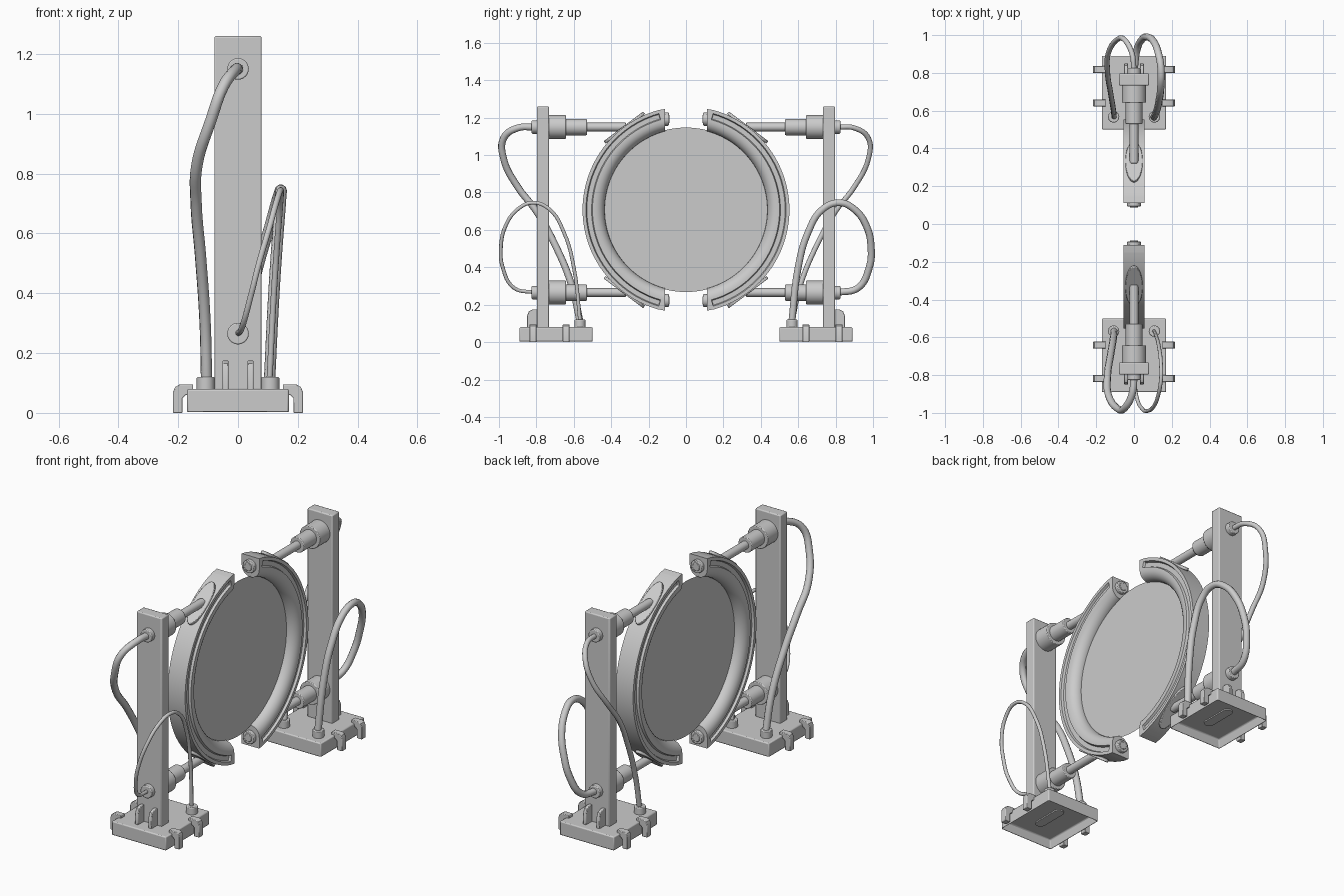
import bpy, bmesh, math
from mathutils import Matrix, Vector

cube = bpy.data.objects.get("Cube")
if cube:
    bpy.data.objects.remove(cube, do_unlink=True)

grey = bpy.data.materials.new("light_grey")
grey.use_nodes = True
COLOUR = (0.6, 0.6, 0.6, 1)
grey.diffuse_color = COLOUR
grey.node_tree.nodes["Principled BSDF"].inputs["Base Color"].default_value = COLOUR

MID = 0.7075      # height of the ring centre
OUTER = 0.553     # outer ring radius
ARM = 0.4425      # height of the arms above and below the centre


def finish(name, bm, bevel=0):
    """Turn a bmesh into a shaded object."""
    bmesh.ops.recalc_face_normals(bm, faces=bm.faces)
    mesh = bpy.data.meshes.new(name)
    bm.to_mesh(mesh)
    bm.free()
    mesh.materials.append(grey)
    obj = bpy.data.objects.new(name, mesh)
    bpy.context.collection.objects.link(obj)
    if bevel:
        mod = obj.modifiers.new("bevel", "BEVEL")
        mod.width, mod.segments = bevel, 2
        mod.limit_method = "ANGLE"
        mod.angle_limit = math.radians(50)
    bpy.ops.object.select_all(action="DESELECT")
    obj.select_set(True)
    bpy.context.view_layer.objects.active = obj
    bpy.ops.object.shade_smooth_by_angle(angle=math.radians(35))
    return obj


def box(name, x, y, z, bevel=0.006):
    bm = bmesh.new()
    size = [abs(b - a) for a, b in (x, y, z)]
    centre = [(a + b) / 2 for a, b in (x, y, z)]
    bmesh.ops.create_cube(bm, size=1, matrix=Matrix.Translation(centre) @ Matrix.Diagonal((*size, 1)))
    return finish(name, bm, bevel)


def rod(name, start, end, radius, bevel=0.004, sides=32):
    a, b = Vector(start), Vector(end)
    turn = (b - a).to_track_quat("Z", "Y").to_matrix().to_4x4()
    bm = bmesh.new()
    bmesh.ops.create_cone(bm, cap_ends=True, segments=sides, radius1=radius, radius2=radius,
                          depth=(b - a).length, matrix=Matrix.Translation((a + b) / 2) @ turn)
    return finish(name, bm, bevel)


def prism(name, points, offset, bevel=0.003):
    """Extrude a closed outline along an offset."""
    bm = bmesh.new()
    face = bm.faces.new([bm.verts.new(p) for p in points])
    made = bmesh.ops.extrude_face_region(bm, geom=[face])["geom"]
    bmesh.ops.translate(bm, vec=offset, verts=[v for v in made if isinstance(v, bmesh.types.BMVert)])
    return finish(name, bm, bevel)


def cable(name, points, radius):
    curve = bpy.data.curves.new(name, "CURVE")
    curve.dimensions = "3D"
    curve.bevel_depth, curve.bevel_resolution, curve.resolution_u = radius, 3, 6
    curve.use_fill_caps = True
    spline = curve.splines.new("BEZIER")
    spline.bezier_points.add(len(points) - 1)
    for bp, p in zip(spline.bezier_points, points):
        bp.co = p
        bp.handle_left_type = bp.handle_right_type = "AUTO"
    curve.materials.append(grey)
    obj = bpy.data.objects.new(name, curve)
    bpy.context.collection.objects.link(obj)
    bpy.ops.object.select_all(action="DESELECT")
    obj.select_set(True)
    bpy.context.view_layer.objects.active = obj
    bpy.ops.object.convert(target="MESH")
    bpy.ops.object.shade_smooth_by_angle(angle=math.radians(50))


def ring_section(depth):
    """Round inner edge, flat sides with a groove, flat outer edge."""
    half = 0.055
    side = [(0.5, half), (0.505, half - depth), (0.53, half - depth), (0.535, half), (OUTER, half)]
    inner = [(0.49 - half * math.cos(t * math.pi / 12), half * math.sin(t * math.pi / 12))
             for t in range(-6, 7)]
    return inner + side + [(r, -x) for r, x in reversed(side)]


def half_ring(name, s):
    bm = bmesh.new()
    groove = 74
    steps = [(-86, 0), (-groove - 0.3, 0)]
    steps += [(-groove + 2 * groove * i / 44, 0.013) for i in range(45)]
    steps += [(groove + 0.3, 0), (86, 0)]
    loops = []
    for degrees, depth in steps:
        c, n = math.cos(math.radians(degrees)), math.sin(math.radians(degrees))
        loops.append([bm.verts.new((x, s * r * c, MID + r * n)) for r, x in ring_section(depth)])
    for a, b in zip(loops, loops[1:]):
        for i in range(len(a)):
            j = (i + 1) % len(a)
            bm.faces.new((a[i], a[j], b[j], b[i]))
    # Trim both ends square
    bmesh.ops.bisect_plane(bm, geom=bm.verts[:] + bm.edges[:] + bm.faces[:],
                           plane_co=(0, s * 0.112, 0), plane_no=(0, -s, 0), clear_outer=True)
    bmesh.ops.holes_fill(bm, edges=[e for e in bm.edges if e.is_boundary], sides=0)
    return finish(name, bm)


def base(name, s):
    # Hollow tray, open underneath
    bm = bmesh.new()
    bmesh.ops.create_cube(bm, size=1, matrix=Matrix.Translation((0, s * 0.695, 0.04))
                          @ Matrix.Diagonal((0.34, 0.39, 0.08, 1)))
    bm.normal_update()
    bottom = min(bm.faces, key=lambda f: f.calc_center_median().z)
    bmesh.ops.inset_region(bm, faces=[bottom], thickness=0.02)
    bmesh.ops.translate(bm, vec=(0, 0, 0.05), verts=bottom.verts[:])
    finish(name, bm, 0.006)


# Cable routes, with y pointing outwards
UPPER = [(0, .81, 1.15), (-.01, .9, 1.145), (-.05, .975, 1.09), (-.09, .975, .98), (-.137, .9, .83),
         (-.14, .8, .70), (-.125, .7, .52), (-.11, .61, .3), (-.105, .565, .1)]
LOWER = [(0, .81, .265), (.015, .92, .29), (.045, .98, .4), (.07, .99, .5), (.105, .965, .62),
         (.13, .9, .71), (.143, .82, .745), (.142, .73, .71), (.132, .65, .58), (.12, .6, .4),
         (.105, .565, .1)]
HOOK = [(.15, .095), (.195, .095), (.21, .087), (.217, .07), (.217, 0), (.185, 0), (.185, .05),
        (.175, .06), (.15, .06)]

for end, s, upper_r, lower_r in (("front", -1, .019, .01), ("back", 1, .014, .019)):
    half_ring(end + "_half_ring", s)
    base(end + "_base", s)
    box(end + "_post", (-.079, .079), (s * .797, s * .733), (.075, 1.26))

    # Base fittings: ribs, clamp hooks, underside slot
    for side in (-1, 1):
        rib = [(.79, .075), (.85, .075), (.85, .14), (.84, .165), (.82, .175), (.79, .175)]
        prism(end + "_rib", [(side * .042 - .01, s * y, z) for y, z in rib], (.02, 0, 0))
        for y in (.80, .623):
            prism(end + "_hook", [(side * x, s * y, z) for x, z in HOOK], (0, s * .036, 0))
        rod(end + "_cable_socket", (side * .108, s * .567, .075), (side * .108, s * .567, .12), .03)
    arc = [math.pi * i / 8 for i in range(9)]
    slot = [(.028 * math.cos(a), s * (.77 + .028 * math.sin(a)), .043) for a in arc]
    slot += [(-.028 * math.cos(a), s * (.62 - .028 * math.sin(a)), .043) for a in arc]
    prism(end + "_underside_slot", slot, (0, 0, .01), 0)

    # Arms and ring fittings, top and bottom
    for k in (-1, 1):
        z = MID + k * ARM
        for part, y0, y1, r in (("plug", .825, .79, .036), ("collar", .74, .642, .064),
                                ("sleeve", .65, .53, .044), ("arm", .54, .32, .023)):
            rod(end + "_" + part, (0, s * y0, z), (0, s * y1, z), r)
        # Oval pad lying on the outside of the ring
        angle = math.asin(ARM / OUTER)
        out = Vector((0, s * math.cos(angle), k * math.sin(angle)))
        along = Vector((0, -s * math.sin(angle), k * math.cos(angle)))
        centre = Vector((0, 0, MID)) + out * (OUTER - .012)
        oval = [centre + along * .132 * math.cos(t * math.tau / 32)
                + Vector((.046 * math.sin(t * math.tau / 32), 0, 0)) for t in range(32)]
        prism(end + "_arm_pad", oval, out * .017)
        tip = MID + k * .485
        rod(end + "_ring_stud", (0, s * .12, tip), (0, s * .092, tip), .036)
        rod(end + "_stud_cap", (0, s * .1, tip), (0, s * .088, tip), .022, .003)

    cable(end + "_upper_cable", [(x, s * y, z) for x, y, z in UPPER], upper_r)
    cable(end + "_lower_cable", [(x, s * y, z) for x, y, z in LOWER], lower_r)

# Thin round panel between the half rings
bm = bmesh.new()
bmesh.ops.create_circle(bm, cap_ends=True, segments=64, radius=.44,
                        matrix=Matrix.Translation((0, 0, MID)) @ Matrix.Rotation(math.pi / 2, 4, "Y"))
finish("round_panel", bm)
